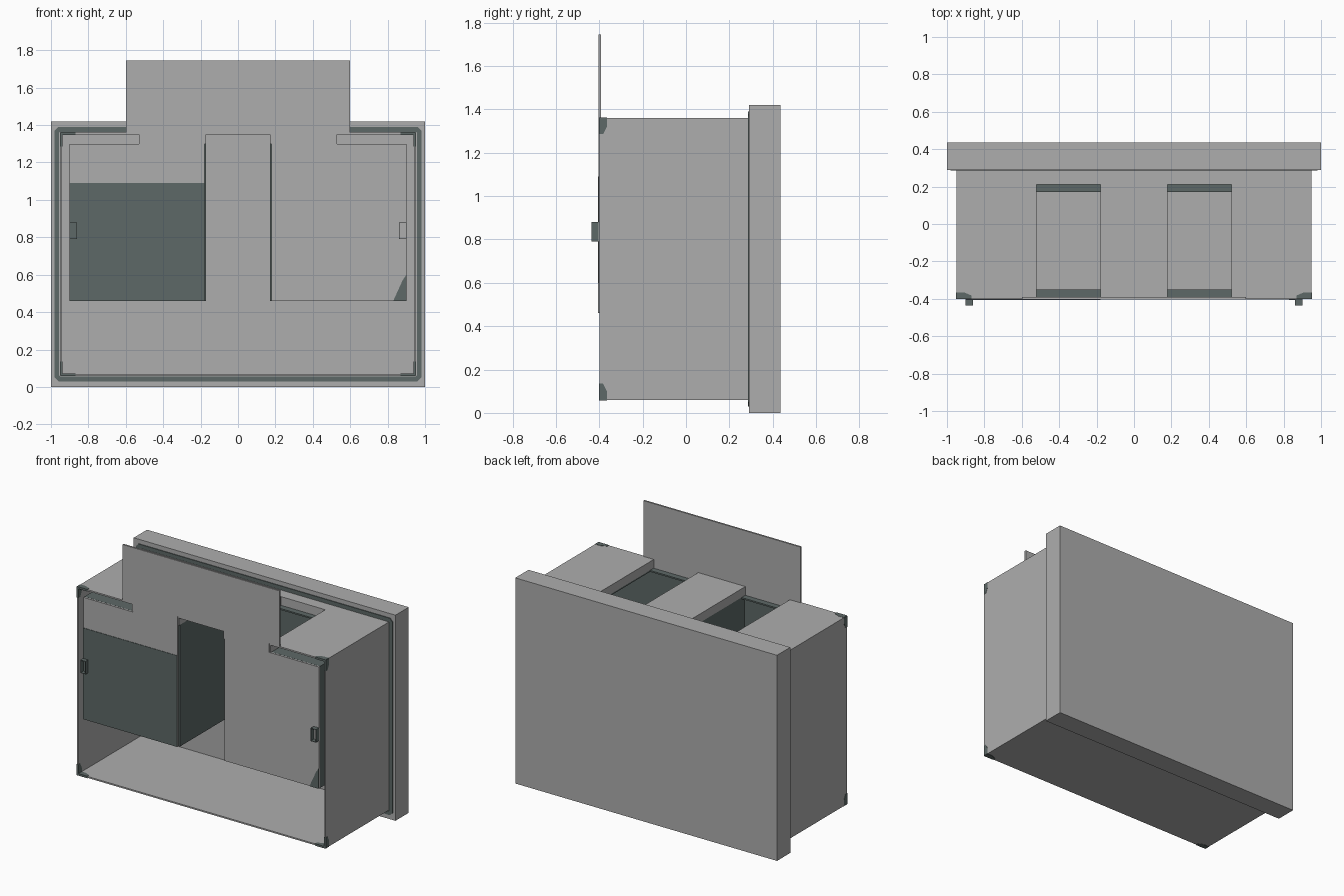
import bpy, bmesh
from mathutils import Vector

if "Cube" in bpy.data.objects:
    bpy.data.objects.remove(bpy.data.objects["Cube"])


def material(name, rgb):
    m = bpy.data.materials.new(name)
    m.use_nodes = True
    m.diffuse_color = (*rgb, 1)
    m.node_tree.nodes["Principled BSDF"].inputs["Base Color"].default_value = (*rgb, 1)
    return m


LIGHT = material("light grey", (0.42, 0.42, 0.42))
DARK = material("dark grey green", (0.11, 0.14, 0.135))
T = 0.01  # sheet thickness


def finish(bm, name, mat, mirror):
    bmesh.ops.recalc_face_normals(bm, faces=bm.faces)
    me = bpy.data.meshes.new(name)
    bm.to_mesh(me)
    bm.free()
    me.materials.append(mat)
    ob = bpy.data.objects.new(name, me)
    bpy.context.scene.collection.objects.link(ob)
    if mirror:
        ob.modifiers.new("mirror", "MIRROR").use_mirror_merge = False
    return ob


def boxes(name, mat, specs, mirror=False):
    """One object made from boxes given as (x range, y range, z range)."""
    bm = bmesh.new()
    for spec in specs:
        cube = bmesh.ops.create_cube(bm, size=1)["verts"]
        for v in cube:
            v.co = Vector([(lo + hi) / 2 + c * (hi - lo) for (lo, hi), c in zip(spec, v.co)])
    return finish(bm, name, mat, mirror)


def prism(name, mat, pts, axis, lo, hi, mirror=False):
    """Flat outline extruded along one axis from lo to hi."""
    bm = bmesh.new()
    vs = []
    for a, b in pts:
        co = [a, b]
        co.insert(axis, lo)
        vs.append(bm.verts.new(co))
    face = bm.faces.new(vs)
    top = bmesh.ops.extrude_face_region(bm, geom=[face])["geom"]
    for v in top:
        if isinstance(v, bmesh.types.BMVert):
            v.co[axis] = hi
    return finish(bm, name, mat, mirror)


FRONT, BACK, BOTTOM, TOP = -0.40, 0.29, 0.06, 1.36
HOLE_IN, HOLE_OUT, HOLE_BACK = 0.18, 0.52, 0.21
DEPTH = (FRONT, BACK)

# Back slab
boxes("back_slab", LIGHT, [((-1, 1), (BACK, 0.435), (0, 1.42))])

# Open-fronted housing with two openings in its top
boxes("housing_floor", LIGHT, [((-0.95, 0.95), DEPTH, (BOTTOM, BOTTOM + T))])
boxes("housing_side", LIGHT, [((0.95 - T, 0.95), DEPTH, (BOTTOM, TOP))], True)
boxes("housing_top", LIGHT, [
    ((-HOLE_IN, HOLE_IN), DEPTH, (TOP - T, TOP)),
    ((HOLE_OUT, 0.95), DEPTH, (TOP - T, TOP)),
    ((-0.95, -HOLE_OUT), DEPTH, (TOP - T, TOP)),
    ((-HOLE_OUT, HOLE_OUT), (HOLE_BACK, BACK), (TOP - T, TOP))])

# Short light collars between the housing top and the bins
COLLAR = (1.30, TOP)
boxes("opening_collar", LIGHT, [
    ((HOLE_IN - T, HOLE_IN), (FRONT, HOLE_BACK), COLLAR),
    ((HOLE_OUT, HOLE_OUT + T), (FRONT, HOLE_BACK), COLLAR),
    ((HOLE_IN, HOLE_OUT), (HOLE_BACK, HOLE_BACK + T), COLLAR)], True)

# Dark bins hanging behind the front sheet
BIN_Y, BIN_Z = (-0.39, HOLE_BACK), (0.46, 1.30)
ROOF = (1.30 - T, 1.30)
boxes("bin", DARK, [
    ((HOLE_IN - T, HOLE_IN), BIN_Y, BIN_Z),
    ((0.90 - T, 0.90), BIN_Y, BIN_Z),
    ((HOLE_IN, 0.90), (HOLE_BACK - T, HOLE_BACK), BIN_Z),
    ((HOLE_IN, 0.90), (-0.39, -0.38), BIN_Z),
    ((HOLE_OUT, 0.90), BIN_Y, ROOF),
    ((HOLE_IN, HOLE_OUT), (-0.39, -0.35), ROOF),
    ((HOLE_IN, HOLE_OUT), (0.17, HOLE_BACK), ROOF)], True)
boxes("bin_floor", LIGHT, [((HOLE_IN, 0.89), (-0.38, 0.20), (0.46, 0.47))], True)

# Front sheet: raised board on top, neck, and two doors beside a slot
half = [(HOLE_IN, 0.46), (0.90, 0.46), (0.90, 1.30), (HOLE_OUT, 1.30),
        (HOLE_OUT, TOP), (0.60, TOP), (0.60, 1.745)]
outline = [(HOLE_IN, TOP)] + half
outline += [(-x, z) for x, z in reversed(outline)]
prism("front_sheet", LIGHT, outline, 1, -0.403, -0.391)

# Dark patches on the doors
boxes("right_door_patch", DARK, [((-0.90, -HOLE_IN), (-0.406, -0.402), (0.46, 1.09))])
prism("left_door_patch", DARK, [(0.83, 0.46), (0.90, 0.46), (0.90, 0.60), (0.88, 0.57)],
      1, -0.406, -0.402)

# Hollow square handles
HY = (-0.435, -0.40)
boxes("handle", DARK, [
    ((0.86, 0.863), HY, (0.79, 0.88)), ((0.897, 0.90), HY, (0.79, 0.88)),
    ((0.86, 0.90), HY, (0.79, 0.793)), ((0.86, 0.90), HY, (0.877, 0.88))], True)

# Dark corner plates on the housing sides, top and bottom
for label, z, s in (("upper", TOP, -1), ("lower", BOTTOM, 1)):
    f, b = FRONT - 0.002, FRONT + 0.035
    side = [(f, z), (b, z), (b, z + s * 0.04), (f + 0.02, z + s * 0.075), (f, z + s * 0.075)]
    prism(label + "_side_corner", DARK, side, 0, 0.938, 0.952, True)
    flat = [(0.95, f), (0.95, b), (0.91, b), (0.87, f + 0.02), (0.87, f)]
    prism(label + "_flat_corner", DARK, flat, 2, z + s * 0.012, z - s * 0.002, True)

# Dark seal around the housing, with clipped corners
bm = bmesh.new()
rings = []
for hx, z0, z1, c in ((0.98, 0.03, 1.39, 0.02), (0.956, 0.056, 1.364, 0.005)):
    corner = [(hx, z0 + c), (hx, z1 - c), (hx - c, z1), (c - hx, z1),
              (-hx, z1 - c), (-hx, z0 + c), (c - hx, z0), (hx - c, z0)]
    rings.append([bm.verts.new((x, BACK - 0.005, z)) for x, z in corner])
outer, inner = rings
for i in range(len(outer)):
    j = (i + 1) % len(outer)
    bm.faces.new((outer[i], outer[j], inner[j], inner[i]))
for g in bmesh.ops.extrude_face_region(bm, geom=bm.faces[:])["geom"]:
    if isinstance(g, bmesh.types.BMVert):
        g.co.y = BACK + 0.002
finish(bm, "seal", DARK, False)
